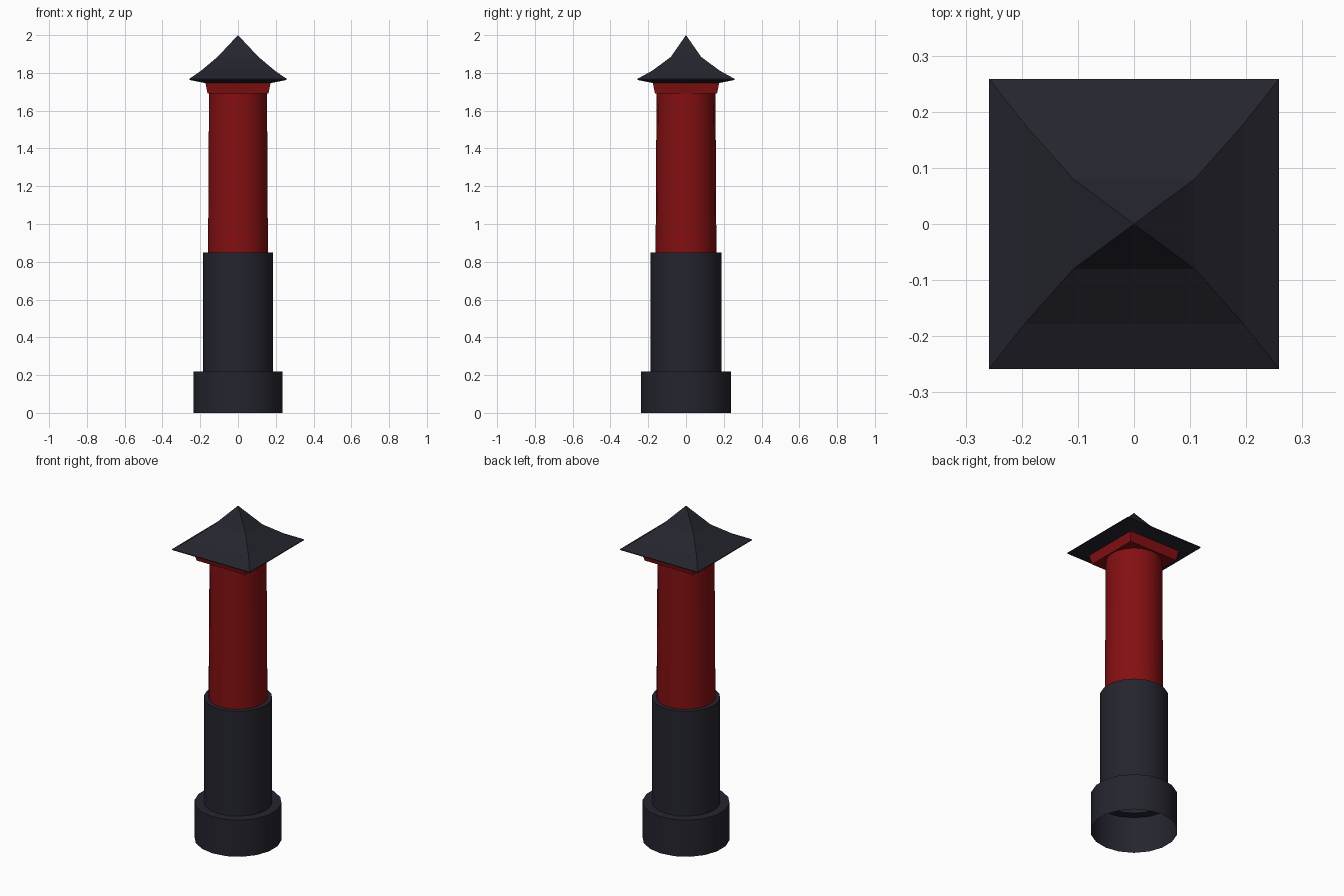
import bpy, math

if "Cube" in bpy.data.objects:
    bpy.data.objects.remove(bpy.data.objects["Cube"])


def material(name, rgb):
    m = bpy.data.materials.new(name)
    m.diffuse_color = (*rgb, 1)
    m.use_nodes = True
    m.node_tree.nodes["Principled BSDF"].inputs["Base Color"].default_value = m.diffuse_color
    return m


DARK = material("dark slate", (0.018, 0.018, 0.028))
RED = material("deep red", (0.23, 0.005, 0.006))
SIDES = 18


def rings_object(name, rings, mat, cap_bottom=False, smooth=False):
    """Bridge rings of points, bottom to top; a one-point ring is an apex."""
    verts, faces, starts = [], [], []
    for r in rings:
        starts.append(len(verts))
        verts += r
    n = len(rings[0])
    for k in range(len(rings) - 1):
        a, b = starts[k], starts[k + 1]
        for i in range(n):
            j = (i + 1) % n
            if len(rings[k + 1]) == 1:
                faces.append((a + i, a + j, b))
            else:
                faces.append((a + i, a + j, b + j, b + i))
    if cap_bottom:
        faces.append(tuple(reversed(range(n))))
    me = bpy.data.meshes.new(name)
    me.from_pydata(verts, [], faces)
    me.materials.append(mat)
    ob = bpy.data.objects.new(name, me)
    bpy.context.collection.objects.link(ob)
    if smooth:
        bpy.ops.object.select_all(action='DESELECT')
        ob.select_set(True)
        bpy.context.view_layer.objects.active = ob
        bpy.ops.object.shade_smooth_by_angle(angle=math.radians(35))
    return ob


def circle(r, z):
    # vertices lie on the y axis
    return [(r * math.sin(2 * math.pi * i / SIDES), -r * math.cos(2 * math.pi * i / SIDES), z)
            for i in range(SIDES)]


def rect(x, y, z):
    return [(-x, -y, z), (x, -y, z), (x, y, z), (-x, y, z)]


# Round tube sections, open underneath, each with a ledge to the next
rings_object("base_drum", [circle(0.238, 0), circle(0.238, 0.22), circle(0.187, 0.22)], DARK, smooth=True)
rings_object("lower_tube", [circle(0.187, 0.22), circle(0.187, 0.85), circle(0.159, 0.85)], DARK, smooth=True)
rings_object("upper_tube", [circle(0.161, 0.85), circle(0.156, 1.70)], RED, smooth=True)

# Square flared collar under the roof
rings_object("collar", [rect(0.161, 0.164, 1.69), rect(0.173, 0.176, 1.75)], RED, cap_bottom=True)

# Concave four-sided roof with a sloping underside
rings_object("roof", [rect(0.168, 0.168, 1.745), rect(0.258, 0.258, 1.763), rect(0.258, 0.258, 1.768),
                      rect(0.195, 0.178, 1.812), rect(0.108, 0.08, 1.885), [(0, 0, 2.0)]],
             DARK, cap_bottom=True)
